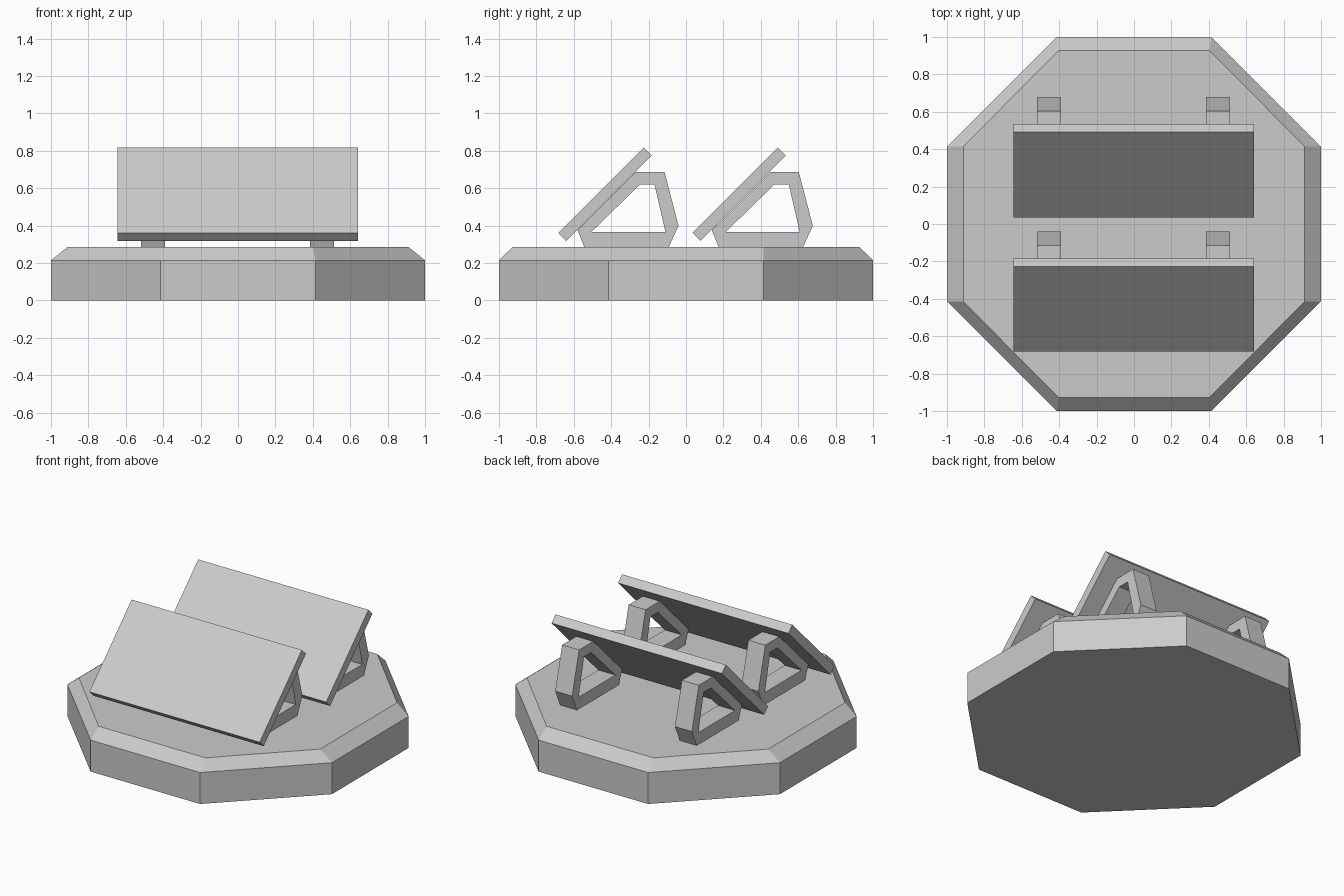
import bpy, bmesh
from mathutils import Vector

if "Cube" in bpy.data.objects:
    bpy.data.objects.remove(bpy.data.objects["Cube"])


def finish(name, bm):
    bmesh.ops.recalc_face_normals(bm, faces=bm.faces[:])
    mesh = bpy.data.meshes.new(name)
    bm.to_mesh(mesh)
    bm.free()
    obj = bpy.data.objects.new(name, mesh)
    bpy.context.collection.objects.link(obj)
    return obj


def extrude_profile(name, loops, x0, x1, dy=0.0):
    """Fill closed (y, z) loops, inner ones as holes, and extrude along x."""
    bm = bmesh.new()
    edges = []
    for pts in loops:
        vs = [bm.verts.new((x0, y + dy, z)) for y, z in pts]
        edges += [bm.edges.new((v, vs[(i + 1) % len(vs)])) for i, v in enumerate(vs)]
    bmesh.ops.triangle_fill(bm, edges=edges, use_beauty=True, use_dissolve=False,
                            normal=(1, 0, 0))
    geom = bmesh.ops.extrude_face_region(bm, geom=bm.faces[:], use_keep_orig=True)["geom"]
    moved = [g for g in geom if isinstance(g, bmesh.types.BMVert)]
    bmesh.ops.translate(bm, verts=moved, vec=Vector((x1 - x0, 0, 0)))
    return finish(name, bm)


def octagon(bm, a, b, c, d, z):
    """Ring with side corners (a, b) and front/back corners (c, d)."""
    pts = [(a, -b), (a, b), (c, d), (-c, d), (-a, b), (-a, -b), (-c, -d), (c, -d)]
    return [bm.verts.new((x, y, z)) for x, y in pts]


# Octagonal base with a sloped rim
bm = bmesh.new()
rings = [octagon(bm, 1, 0.414, 0.414, 1, 0),
         octagon(bm, 1, 0.414, 0.414, 1, 0.215),
         octagon(bm, 0.912, 0.415, 0.403, 0.928, 0.285)]
for low, high in zip(rings, rings[1:]):
    for i in range(8):
        j = (i + 1) % 8
        bm.faces.new((low[i], low[j], high[j], high[i]))
bm.faces.new(rings[0][::-1])
bm.faces.new(rings[-1])
finish("octagonal_base", bm)

# Side profiles of the front row
panel = [(-0.227, 0.818), (-0.184, 0.775), (-0.64, 0.319), (-0.683, 0.362)]
frame = [(-0.543, 0.284), (-0.093, 0.284), (-0.04, 0.40), (-0.115, 0.687),
         (-0.268, 0.687), (-0.58, 0.376)]
hole = [(-0.506, 0.366), (-0.11, 0.366), (-0.168, 0.619), (-0.247, 0.619)]

# Two rows, each a tilted panel on a pair of open brackets
for row, dy in (("front", 0.0), ("back", 0.718)):
    extrude_profile(row + "_panel", [panel], -0.645, 0.642, dy)
    for side, x in (("left", -0.455), ("right", 0.45)):
        extrude_profile(f"{row}_{side}_bracket", [frame, hole], x - 0.064, x + 0.064, dy)
